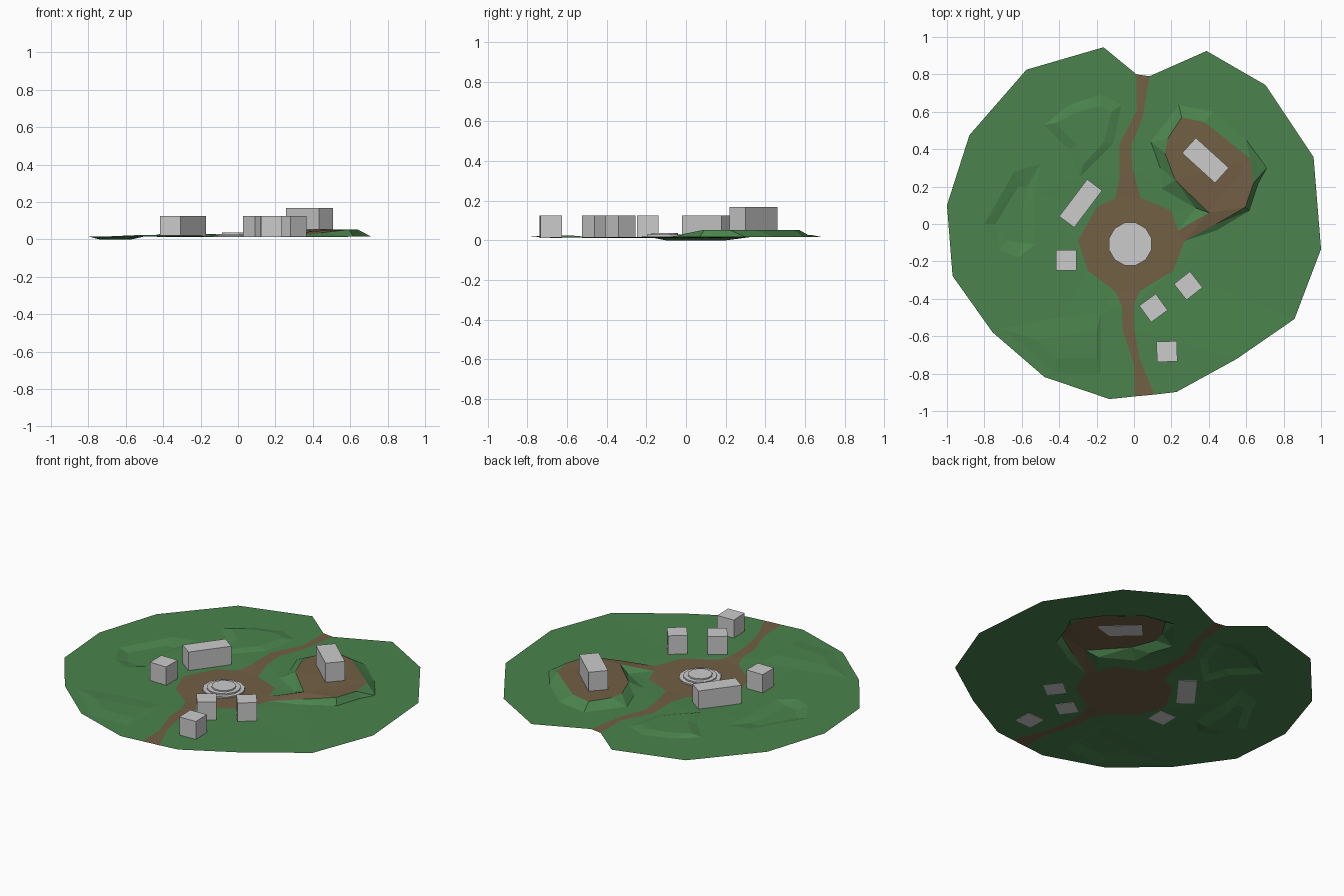
import bpy, bmesh, math
from mathutils import Vector
from mathutils.geometry import delaunay_2d_cdt

if "Cube" in bpy.data.objects:
    bpy.data.objects.remove(bpy.data.objects["Cube"])

G, LOW, TOP = 0.016, 0.012, 0.053   # ground, plaza and plateau heights


def material(name, color):
    m = bpy.data.materials.new(name)
    m.diffuse_color = color
    m.use_nodes = True
    m.node_tree.nodes["Principled BSDF"].inputs["Base Color"].default_value = m.diffuse_color
    return m


def loop(z, pts):
    return [(p[0], p[1], p[2] if len(p) > 2 else z) for p in pts]


def inside(x, y, poly):
    hit = False
    for a, b in zip(poly, poly[1:] + poly[:1]):
        if (a[1] > y) != (b[1] > y) and x < a[0] + (y - a[1]) * (b[0] - a[0]) / (b[1] - a[1]):
            hit = not hit
    return hit


# island outline
outline = loop(G, [(-1, .1), (-.88, .475), (-.575, .825), (-.163, .945), (.013, .8), (.083, .79),
                   (.388, .925), (.703, .743), (.96, .358), (1, -.134), (.858, -.508),
                   (.548, -.722), (.227, -.898), (.11, -.912), (.003, -.922), (-.131, -.936),
                   (-.479, -.818), (-.757, -.578), (-.97, -.278)])
# road from north to south, widening into the plaza
road = loop(G, [(.013, .8), (.013, .6), (-.077, .43), (-.077, .25), (-.1, .14, LOW),
                (-.2, .09, LOW), (-.3, -.09, LOW), (-.245, -.25, LOW), (-.1, -.36, LOW),
                (-.065, -.44), (-.06, -.57), (0, -.75), (.003, -.922), (.11, -.912),
                (.03, -.72), (0, -.56), (0, -.43), (.03, -.36, LOW), (.21, -.25, LOW),
                (.27, -.09, LOW), (.235, -.035, LOW), (.2, .07, LOW), (.035, .14, LOW),
                (-.008, .3), (-.015, .42), (.045, .565), (.083, .79)])
# plateau with its ramp, and the foot of its slopes
plateau = loop(TOP, [(.235, -.035, LOW), (.27, -.09, LOW), (.44, .0, .035), (.595, .09),
                     (.64, .22), (.62, .35), (.377, .545), (.255, .57), (.18, .455),
                     (.165, .38), (.22, .235), (.4, .06, .045)])
foot = loop(G, [(.235, -.035, LOW), (.27, -.09, LOW), (.44, -.035), (.615, .07), (.665, .22),
                (.71, .3), (.6, .45), (.43, .6), (.24, .635), (.09, .44), (.14, .3),
                (.147, .19), (.33, .085)])
# low mounds and the western hollow: foot loop, then crest or floor loop
relief = [
    loop(G, [(-.48, .53), (-.34, .64), (-.18, .69), (-.066, .64), (-.11, .43), (-.29, .25), (-.35, .4)]),
    loop(.028, [(-.42, .54), (-.3, .6), (-.18, .63), (-.12, .6), (-.16, .44), (-.27, .32), (-.3, .42)]),
    loop(G, [(-.8, 0), (-.64, .28), (-.5, .32), (-.53, .16), (-.53, -.11), (-.62, -.18), (-.72, -.14)]),
    loop(0, [(-.74, 0), (-.62, .2), (-.57, .2), (-.6, .05), (-.6, -.1), (-.68, -.09)]),
    loop(G, [(-.7, -.56), (-.4, -.5), (-.18, -.48), (-.18, -.8), (-.42, -.8)]),
    loop(.024, [(-.52, -.62), (-.2, -.57), (-.2, -.72), (-.42, -.72)]),
]


def build_terrain():
    pts, edges = [], []
    for lp in [outline, road, plateau, foot] + relief:
        s, n = len(pts), len(lp)
        pts += lp
        edges += [(s + i, s + (i + 1) % n) for i in range(n)]
    vs, _, fs, orig, _, _ = delaunay_2d_cdt([Vector(p[:2]) for p in pts], edges, [], 1, 1e-4)
    verts = [(v.x, v.y, pts[o[0]][2] if o else G) for v, o in zip(vs, orig)]
    me = bpy.data.meshes.new("terrain")
    me.from_pydata(verts, [], fs)
    me.materials.append(material("grass", (.07, .23, .075, 1)))
    me.materials.append(material("dirt", (.17, .115, .06, 1)))
    for p in me.polygons:
        c = p.center
        p.material_index = int(inside(c.x, c.y, road) or inside(c.x, c.y, plateau))
    bpy.context.collection.objects.link(bpy.data.objects.new("terrain", me))


def block(name, x, y, length, width, angle, z0=LOW, z1=.125):
    bpy.ops.mesh.primitive_cube_add(size=1, location=(x, y, (z0 + z1) / 2),
                                    rotation=(0, 0, math.radians(angle)))
    ob = bpy.context.object
    ob.name = name
    ob.scale = (length, width, z1 - z0)


build_terrain()

# buildings
block("long_house", -.285, .11, .248, .1, 53)
block("hill_hall", .382, .34, .238, .11, -42.3, .052, .168)
for i, (x, y, a) in enumerate([(-.363, -.193, 0), (.104, -.449, 36), (.29, -.33, 38), (.176, -.682, 2)]):
    block(f"hut_{i + 1}", x, y, .109, .109, a)

# stepped round monument in the plaza
bm = bmesh.new()
rings = []
for r, z in [(.118, .013), (.118, .021), (.094, .021), (.094, .029), (.068, .029), (.068, .037)]:
    rings.append([bm.verts.new((r * math.cos(math.pi * (2 * k + 1) / 12),
                                r * math.sin(math.pi * (2 * k + 1) / 12), z)) for k in range(12)])
for a, b in zip(rings, rings[1:]):
    for k in range(12):
        bm.faces.new((a[k], a[(k + 1) % 12], b[(k + 1) % 12], b[k]))
bm.faces.new(rings[-1])
bm.faces.new(rings[0][::-1])
me = bpy.data.meshes.new("round_steps")
bm.to_mesh(me)
bm.free()
steps = bpy.data.objects.new("round_steps", me)
steps.location = (-.02, -.107, 0)
bpy.context.collection.objects.link(steps)
